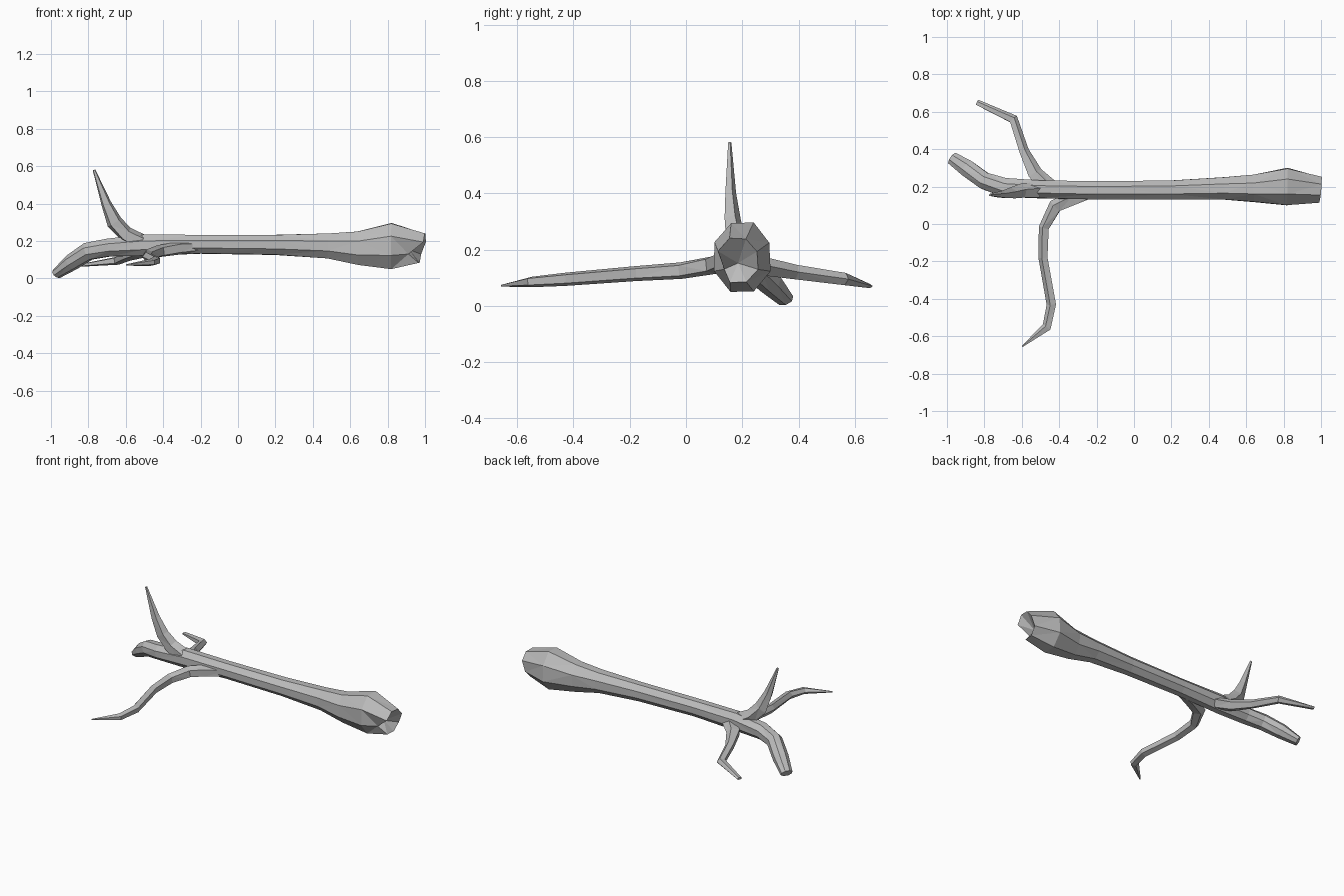
import bpy
import bmesh
import math
import random
from mathutils import Vector

random.seed(4)
cube = bpy.data.objects.get("Cube")
if cube:
    bpy.data.objects.remove(cube)

bark = bpy.data.materials.new("grey bark")
bark.use_nodes = True
GREY = (0.5, 0.5, 0.5, 1)
bark.diffuse_color = GREY
bark.node_tree.nodes["Principled BSDF"].inputs["Base Color"].default_value = GREY


def limb(name, stations, sides, up_hint=(0, 0, 1), rough=0.05, hollow=False):
    """Loft flat-faced rings along (x, y, z, half width, half height) stations."""
    bm = bmesh.new()
    centres = [Vector(s[:3]) for s in stations]
    last = len(stations) - 1
    rings = []
    for i, (c, s) in enumerate(zip(centres, stations)):
        along = (centres[min(i + 1, last)] - centres[max(i - 1, 0)]).normalized()
        side = Vector(up_hint).cross(along).normalized()
        up = along.cross(side)
        ring = []
        for k in range(sides):
            a = math.tau * (k + 0.5) / sides
            r = (1 + random.uniform(-rough, rough)) / math.cos(math.pi / sides)
            ring.append(bm.verts.new(c + side * math.cos(a) * s[3] * r
                                     + up * math.sin(a) * s[4] * r))
        rings.append(ring)
    for a, b in zip(rings, rings[1:]):
        for k in range(sides):
            n = (k + 1) % sides
            bm.faces.new((a[k], a[n], b[n], b[k]))
    bm.faces.new(rings[0][::-1])
    if hollow:
        # Broken end: a notched rim around a sunken middle
        rim = rings[-1]
        for k, v in enumerate(rim):
            v.co.x += 0.015 if k < 4 else -0.005
        rim[4].co.x -= 0.055
        rim[4].co.y += 0.02
        core = bm.verts.new(centres[-1] - Vector((0.06, 0, 0.01)))
        for k in range(sides):
            bm.faces.new((rim[k], rim[(k + 1) % sides], core))
    else:
        bm.faces.new(rings[-1])
    bmesh.ops.triangulate(bm, faces=[f for f in bm.faces if len(f.verts) == 4])
    bmesh.ops.recalc_face_normals(bm, faces=bm.faces[:])
    mesh = bpy.data.meshes.new(name)
    bm.to_mesh(mesh)
    bm.free()
    mesh.materials.append(bark)
    obj = bpy.data.objects.new(name, mesh)
    bpy.context.collection.objects.link(obj)
    return obj


# Fallen trunk, from the bent thin end to the swollen broken end
limb("trunk", [
    (-0.97, 0.35, 0.025, 0.035, 0.025),
    (-0.89, 0.295, 0.085, 0.045, 0.042),
    (-0.80, 0.23, 0.145, 0.045, 0.046),
    (-0.69, 0.195, 0.165, 0.05, 0.048),
    (-0.50, 0.185, 0.178, 0.047, 0.056),
    (-0.20, 0.18, 0.183, 0.049, 0.05),
    (0.20, 0.182, 0.18, 0.052, 0.053),
    (0.48, 0.19, 0.174, 0.06, 0.066),
    (0.64, 0.19, 0.163, 0.072, 0.09),
    (0.82, 0.2, 0.175, 0.098, 0.122),
    (0.98, 0.185, 0.162, 0.07, 0.077),
], 8, rough=0.03, hollow=True)

# Long crooked branch reaching to the front
limb("front_branch", [
    (-0.20, 0.17, 0.17, 0.02, 0.025),
    (-0.32, 0.14, 0.16, 0.035, 0.03),
    (-0.42, 0.095, 0.145, 0.032, 0.028),
    (-0.48, -0.02, 0.125, 0.025, 0.026),
    (-0.485, -0.18, 0.115, 0.022, 0.023),
    (-0.44, -0.43, 0.095, 0.022, 0.02),
    (-0.465, -0.55, 0.085, 0.022, 0.016),
    (-0.597, -0.655, 0.072, 0.003, 0.003),
], 5)

# Shorter branch reaching to the back
limb("back_branch", [
    (-0.46, 0.2, 0.16, 0.04, 0.03),
    (-0.53, 0.27, 0.142, 0.035, 0.028),
    (-0.59, 0.39, 0.12, 0.022, 0.022),
    (-0.645, 0.56, 0.095, 0.022, 0.019),
    (-0.84, 0.65, 0.07, 0.013, 0.006),
], 5)

# Upright spike near the thin end
limb("upright_branch", [
    (-0.52, 0.18, 0.19, 0.035, 0.04),
    (-0.60, 0.175, 0.235, 0.033, 0.035),
    (-0.66, 0.165, 0.3, 0.026, 0.035),
    (-0.705, 0.158, 0.4, 0.017, 0.023),
    (-0.77, 0.155, 0.58, 0.005, 0.006),
], 5, up_hint=(1, 0, 0.3))
